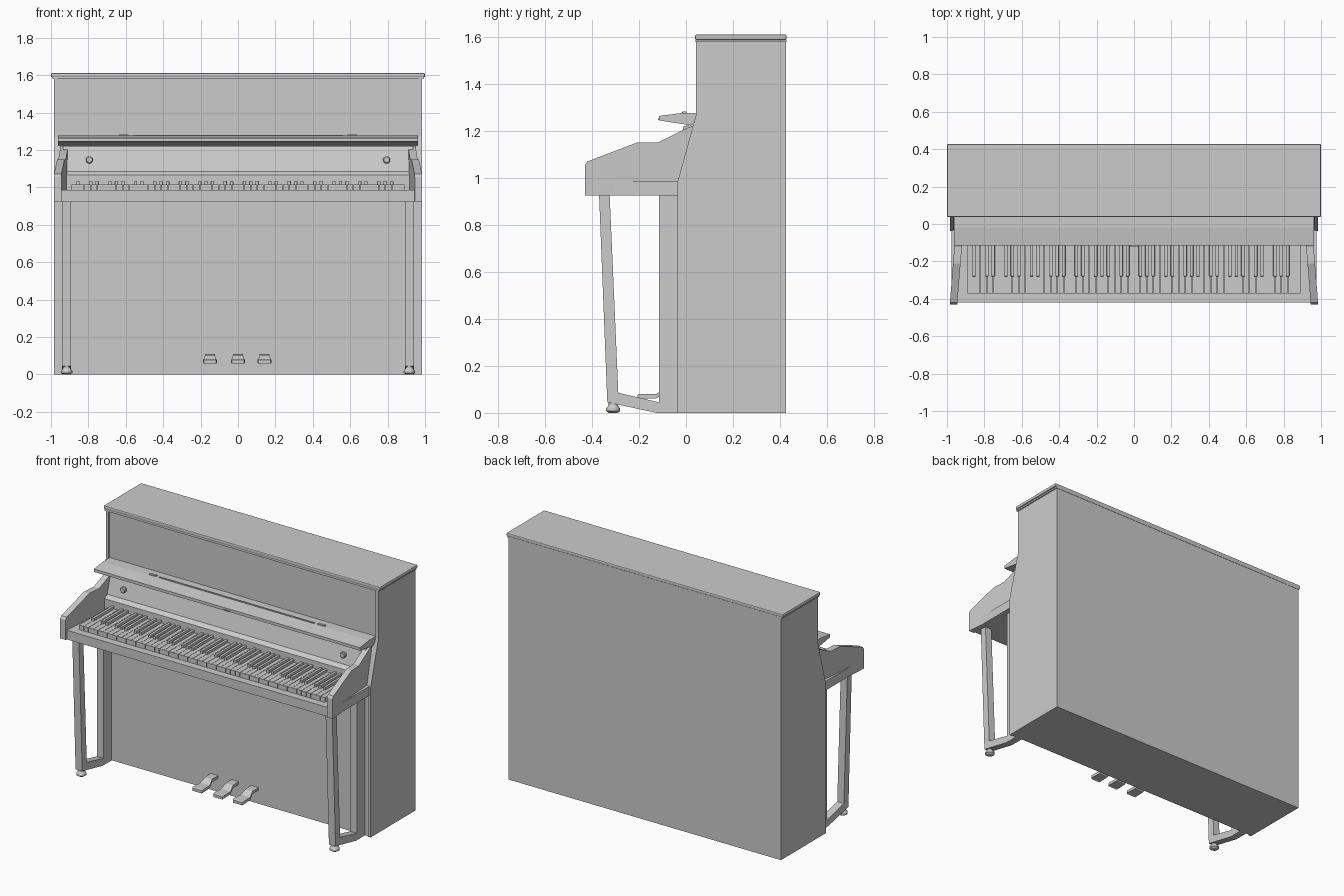
import bpy
import bmesh
from mathutils import Matrix, Vector

cube = bpy.data.objects.get("Cube")
if cube:
    bpy.data.objects.remove(cube)

grey = bpy.data.materials.new("plain grey")
tone = (0.6, 0.6, 0.6, 1)
grey.diffuse_color = tone
grey.use_nodes = True
grey.node_tree.nodes["Principled BSDF"].inputs["Base Color"].default_value = tone


def finish(name, bm, bevel=0):
    bmesh.ops.recalc_face_normals(bm, faces=bm.faces)
    mesh = bpy.data.meshes.new(name)
    bm.to_mesh(mesh)
    bm.free()
    mesh.materials.append(grey)
    ob = bpy.data.objects.new(name, mesh)
    bpy.context.collection.objects.link(ob)
    if bevel:
        mod = ob.modifiers.new("Rounded edges", "BEVEL")
        mod.width, mod.segments = bevel, 2
    return ob


def add_box(bm, x0, x1, y0, y1, z0, z1):
    size = Vector((x1 - x0, y1 - y0, z1 - z0))
    middle = Vector((x0 + x1, y0 + y1, z0 + z1)) / 2
    scale = Matrix.Diagonal(size).to_4x4()
    bmesh.ops.create_cube(bm, size=1, matrix=Matrix.Translation(middle) @ scale)


def box(name, *limits, bevel=0):
    bm = bmesh.new()
    add_box(bm, *limits)
    return finish(name, bm, bevel)


def profile(name, points, x0, x1, skew=0):
    """Extrude a (y, z) outline from x0 to x1; skew leans it inward towards the back."""
    bm = bmesh.new()
    front = min(y for y, z in points)
    face = bm.faces.new([bm.verts.new((x0 - skew * (y - front), y, z)) for y, z in points])
    made = bmesh.ops.extrude_face_region(bm, geom=[face])["geom"]
    for v in made:
        if isinstance(v, bmesh.types.BMVert):
            v.co.x += x1 - x0
    return finish(name, bm)


def mirror(ob, name):
    twin = ob.copy()
    twin.data = ob.data.copy()
    twin.name = name
    twin.data.transform(Matrix.Scale(-1, 4, (1, 0, 0)))
    twin.data.flip_normals()
    bpy.context.collection.objects.link(twin)


def pair(name, points, x0, x1, skew=0):
    mirror(profile("left_" + name, points, x0, x1, skew), "right_" + name)


def lathe(name, rings, origin, turn=Matrix(), sides=24):
    """Stack circles of (radius, height) into a closed turned part."""
    bm = bmesh.new()
    loops = []
    for radius, height in rings:
        loops.append(bmesh.ops.create_circle(bm, segments=sides, radius=radius,
                     matrix=Matrix.Translation((0, 0, height)))["verts"])
    for a, b in zip(loops, loops[1:]):
        for i in range(sides):
            j = (i + 1) % sides
            bm.faces.new((a[i], a[j], b[j], b[i]))
    bm.faces.new(loops[0])
    bm.faces.new(loops[-1])
    bm.transform(Matrix.Translation(origin) @ turn)
    ob = finish(name, bm)
    bpy.ops.object.select_all(action="DESELECT")
    ob.select_set(True)
    bpy.context.view_layer.objects.active = ob
    bpy.ops.object.shade_smooth_by_angle()
    return ob


# Cabinet: side panels around a slightly recessed body
side = [(-0.037, 0), (0.425, 0), (0.425, 1.58), (0.043, 1.58), (0.043, 1.27), (-0.037, 0.98)]
pair("side_panel", side, 0.965, 0.985)
body = [(-0.03, 0), (0.425, 0), (0.425, 1.58), (0.05, 1.58), (0.05, 1.27), (-0.03, 0.98)]
profile("cabinet_body", body, -0.966, 0.966)
box("top_lid_lower_rim", -0.992, 0.992, 0.04, 0.427, 1.578, 1.59)
box("top_lid", -1, 1, 0.038, 0.428, 1.588, 1.61, bevel=0.006)

# Key bed and tapering cheeks
box("key_bed", -0.975, 0.975, -0.42, -0.03, 0.925, 0.985)
cheek = [(-0.43, 0.925), (-0.43, 1.055), (-0.42, 1.07), (-0.21, 1.15), (-0.12, 1.15),
         (0.01, 1.215), (0.03, 1.22), (-0.03, 0.98), (-0.03, 0.925)]
pair("cheek", cheek, 0.945, 0.985, skew=0.08)

# Fall board behind the keys, with two knobs
fall = [(-0.07, 0.98), (-0.07, 1.065), (-0.045, 1.085), (-0.01, 1.22), (0.04, 1.23), (-0.025, 0.98)]
profile("fall_board", fall, -0.935, 0.935)
forward = Matrix.Rotation(1.5708, 4, "X")
knob = lathe("left_knob", [(0.009, 0), (0.009, 0.02), (0.019, 0.024), (0.019, 0.036), (0.015, 0.04)],
             (0.795, -0.02, 1.147), forward)
mirror(knob, "right_knob")

# Folded music shelf with ledge, hinges and finger catch
shelf = [(-0.115, 1.245), (-0.115, 1.264), (-0.02, 1.276), (0.05, 1.276), (0.05, 1.25), (0.02, 1.224)]
profile("music_shelf", shelf, -0.962, 0.962)
box("music_ledge", -0.56, 0.56, -0.016, -0.006, 1.27, 1.281)
for label, x in (("left", 0.61), ("right", -0.61)):
    box(label + "_shelf_hinge", x - 0.025, x + 0.025, -0.014, 0.002, 1.27, 1.282)
box("finger_catch", -0.022, 0.022, -0.12, -0.1, 1.246, 1.253)

# Keyboard: white keys in seven-note groups starting on the sixth note
WHITES, LEFT_END = 52, -0.89
step = -2 * LEFT_END / WHITES
whites, blacks = bmesh.new(), bmesh.new()
for i in range(WHITES):
    x = LEFT_END + i * step
    add_box(whites, x + 0.001, x + step - 0.001, -0.372, -0.06, 0.98, 1.016)
    if (i + 5) % 7 in (0, 1, 3, 4, 5) and i < WHITES - 1:
        add_box(blacks, x + step - 0.009, x + step + 0.009, -0.28, -0.06, 1.01, 1.034)
finish("white_keys", whites)
finish("black_keys", blacks, bevel=0.003)

# Legs: slanted front post, toe block and rear post
pair("front_leg", [(-0.37, 0.93), (-0.325, 0.93), (-0.288, 0.08), (-0.335, 0.045)], 0.892, 0.94)
pair("toe_bar", [(-0.335, 0.045), (-0.29, 0.086), (-0.115, 0.045), (-0.06, 0.045), (-0.06, 0), (-0.125, 0)],
     0.892, 0.94)
pair("rear_leg", [(-0.115, 0), (-0.115, 0.93), (-0.03, 0.93), (-0.03, 0)], 0.892, 0.94)
foot = lathe("left_foot", [(0.018, 0), (0.03, 0.008), (0.03, 0.018), (0.019, 0.034), (0.019, 0.056)],
             (0.916, -0.31, 0))
mirror(foot, "right_foot")

# Pedals: flat wide toe, stem narrowing as it rises into the cabinet
stations = [(-0.207, 0.033, 0.076), (-0.2, 0.037, 0.08), (-0.125, 0.034, 0.08),
            (-0.09, 0.026, 0.104), (-0.02, 0.026, 0.106)]
for label, px in (("left", 0.142), ("middle", 0), ("right", -0.15)):
    bm = bmesh.new()
    rows = []
    for y, half, top in stations:
        low = top - 0.018
        corners = ((-half, low), (half, low), (half, top), (-half, top))
        rows.append([bm.verts.new((px + dx, y, z)) for dx, z in corners])
    for a, b in zip(rows, rows[1:]):
        for i in range(4):
            j = (i + 1) % 4
            bm.faces.new((a[i], a[j], b[j], b[i]))
    bm.faces.new(rows[0])
    bm.faces.new(rows[-1])
    finish(label + "_pedal", bm)
